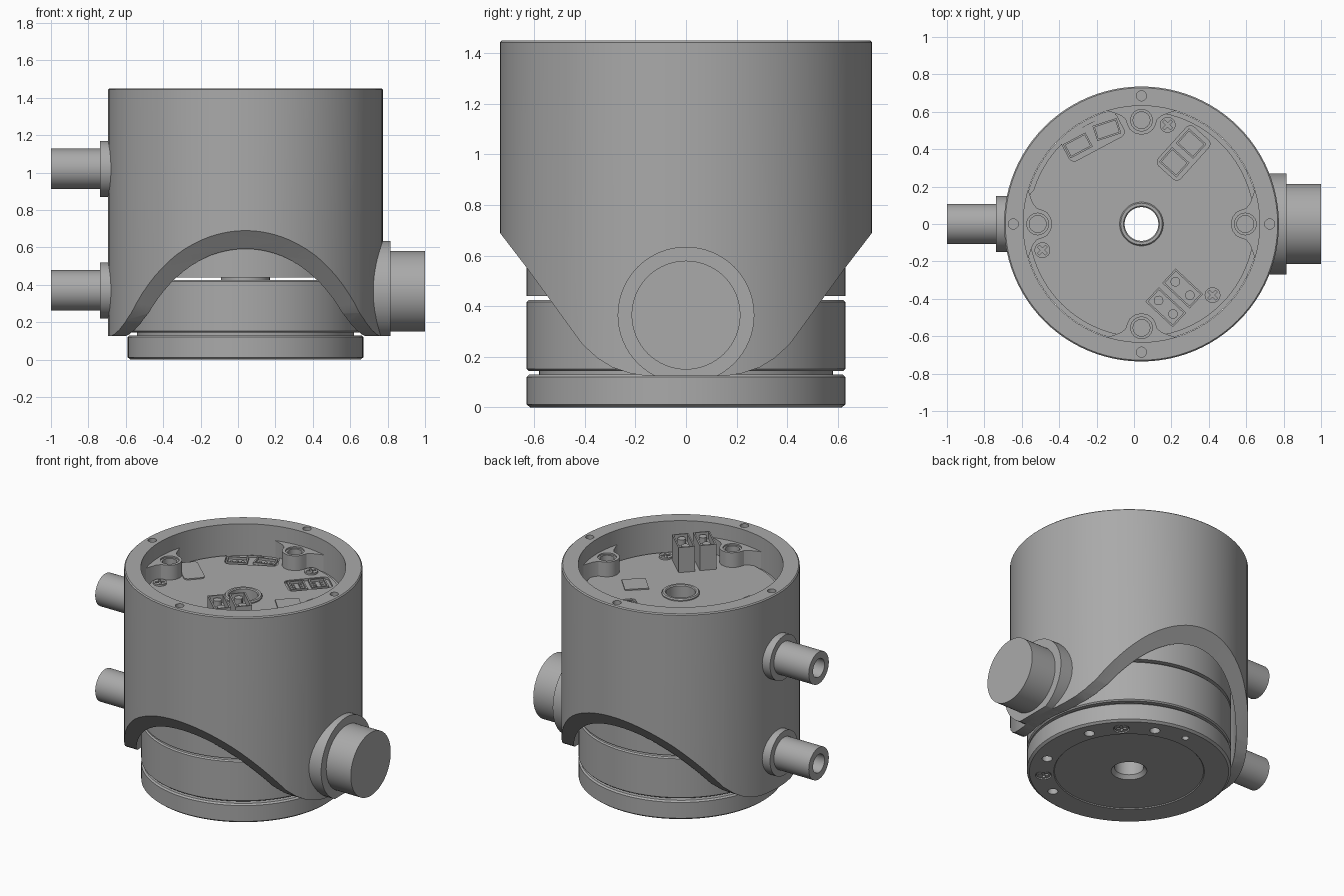
import bpy, bmesh, math
from mathutils import Matrix, Vector

if "Cube" in bpy.data.objects:
    bpy.data.objects.remove(bpy.data.objects["Cube"], do_unlink=True)

AX = 0.04  # x of the main axis
BOARD = 1.25  # top of the circuit board
GREY = (0.4, 0.4, 0.4, 1)
mat = bpy.data.materials.new("plain grey")
mat.use_nodes = True
mat.diffuse_color = GREY
mat.node_tree.nodes["Principled BSDF"].inputs["Base Color"].default_value = GREY


def finish(name, bm, place=None):
    if place is not None:
        bm.transform(place)
    bmesh.ops.recalc_face_normals(bm, faces=bm.faces)
    me = bpy.data.meshes.new(name)
    bm.to_mesh(me)
    bm.free()
    me.materials.append(mat)
    ob = bpy.data.objects.new(name, me)
    bpy.context.collection.objects.link(ob)
    return ob


def lathe(name, profile, place=None, steps=96):
    """Spin a closed (radius, z) loop about z."""
    bm = bmesh.new()
    rings = []
    for i in range(steps):
        a = math.tau * i / steps
        rings.append([bm.verts.new((r * math.cos(a), r * math.sin(a), z)) for r, z in profile])
    n = len(profile)
    for i in range(steps):
        a, b = rings[i], rings[(i + 1) % steps]
        for j in range(n):
            k = (j + 1) % n
            bm.faces.new((a[j], b[j], b[k], a[k]))
    return finish(name, bm, Matrix.Translation((AX, 0, 0)) if place is None else place)


def prism(name, pts, z0, z1, place=None):
    """Extrude a flat outline from z0 to z1."""
    bm = bmesh.new()
    f = bm.faces.new([bm.verts.new((x, y, z0)) for x, y in pts])
    top = bmesh.ops.extrude_face_region(bm, geom=[f])["geom"]
    bmesh.ops.translate(bm, vec=(0, 0, z1 - z0), verts=[v for v in top if isinstance(v, bmesh.types.BMVert)])
    return finish(name, bm, place)


def circle(r, n=32):
    return [(r * math.cos(math.tau * i / n), r * math.sin(math.tau * i / n)) for i in range(n)]


def rect(w, d, r=0.0):
    if not r:
        return [(-w / 2, -d / 2), (w / 2, -d / 2), (w / 2, d / 2), (-w / 2, d / 2)]
    pts = []
    for q, (sx, sy) in enumerate([(1, 1), (-1, 1), (-1, -1), (1, -1)]):
        for i in range(6):
            a = math.pi / 2 * (q + i / 5)
            pts.append((sx * (w / 2 - r) + r * math.cos(a), sy * (d / 2 - r) + r * math.sin(a)))
    return pts


def cross(s, t):
    return [(t, t), (t, s), (-t, s), (-t, t), (-s, t), (-s, -t),
            (-t, -t), (-t, -s), (t, -s), (t, -t), (s, -t), (s, t)]


def at(x, y, z=0, turn=0):
    return Matrix.Translation((x, y, z)) @ Matrix.Rotation(math.radians(turn), 4, 'Z')


def polar(r, deg, z=0):
    return at(AX + r * math.cos(math.radians(deg)), r * math.sin(math.radians(deg)), z, deg)


def along_x(y, z):
    return Matrix.Translation((0, y, z)) @ Matrix.Rotation(math.pi / 2, 4, 'Y')


def cut(ob, cutter):
    m = ob.modifiers.new("cut", 'BOOLEAN')
    m.operation, m.solver, m.object = 'DIFFERENCE', 'EXACT', cutter
    bpy.context.view_layer.objects.active = ob
    bpy.ops.object.modifier_apply(modifier=m.name)
    bpy.data.objects.remove(cutter, do_unlink=True)


# Outer housing, with both skirts swept up at front and back
housing = lathe("housing", [(0.728, 1.45), (0.735, 1.443), (0.735, 0.125), (0.66, 0.125),
                            (0.66, 0.78), (0.632, 0.8), (0.632, 1.45)])
skirt = [(0.1, 0.12), (0.16, 0.125), (0.22, 0.135), (0.29, 0.158), (0.35, 0.195), (0.41, 0.25),
         (0.63, 0.553), (0.735, 0.69), (0.9, 0.9), (0.9, -0.1), (0.1, -0.1)]
yz_to_x = Matrix(((0, 0, 1, 0), (1, 0, 0, 0), (0, 1, 0, 0), (0, 0, 0, 1)))
for s in (1, -1):
    cut(housing, prism("skirt_cutter", [(s * y, z) for y, z in skirt], -1, 1, yz_to_x))
for k in range(4):
    cut(housing, prism("rim_cutter", circle(0.027, 20), 1.38, 1.5, polar(0.685, 90 * k)))

# Base flange with a recessed underside, holes and screws
base = lathe("base_flange", [(0.11, 0.006), (0.46, 0.006), (0.465, 0), (0.615, 0), (0.63, 0.012),
                             (0.63, 0.12), (0.62, 0.13), (0.09, 0.13), (0.09, 0.03)])
for k in range(8):
    cut(base, prism("hole_cutter", circle(0.032, 20), -0.1, 0.1, polar(0.53, 22.5 + 45 * k)))
cut(base, prism("pin_cutter", circle(0.022, 20), -0.1, 0.1, polar(0.54, 90)))
for k in range(4):
    place = polar(0.53, 45 + 90 * k)
    cut(base, prism("screw_cutter", circle(0.05, 24), -0.1, 0.02, place))
    screw = prism("base_screw", circle(0.043, 24), 0.004, 0.03, place)
    cut(screw, prism("slot_cutter", cross(0.03, 0.008), -0.1, 0.018, place))

# Inner core rings, separated by narrow gaps
lathe("lower_neck", [(0.09, 0.12), (0.58, 0.12), (0.58, 0.155), (0.09, 0.155)])
lathe("middle_ring", [(0.09, 0.145), (0.622, 0.145), (0.63, 0.153), (0.63, 0.417), (0.622, 0.425), (0.09, 0.425)])
lathe("centre_column", [(0.09, 0.41), (0.13, 0.41), (0.13, 0.455), (0.09, 0.455)])
lathe("upper_core", [(0.09, 0.44), (0.63, 0.44), (0.63, 1.235), (0.09, 1.235)])

# Circuit board and centre collar
board = lathe("circuit_board", [(0.1, 1.19), (0.605, 1.19), (0.605, BOARD), (0.1, BOARD)])
lathe("centre_collar", [(0.09, 1.2), (0.117, 1.2), (0.117, 1.257), (0.111, 1.265), (0.096, 1.265), (0.09, 1.259)])

# Mounting lugs against the recess wall
half = [(0.61, 0.2), (0.597, 0.155), (0.58, 0.11), (0.56, 0.085), (0.53, 0.075), (0.505, 0.062), (0.485, 0.035)]
lug_outline = [(0.65, 0.2)] + half + [(0.477, 0)] + [(u, -v) for u, v in reversed(half)] + [(0.65, -0.2)]
for k in range(4):
    lug = prism("mounting_lug", lug_outline, 1.22, 1.35, polar(0, 90 * k))
    cut(lug, prism("lug_cutter", circle(0.045, 24), 1.27, 1.4, polar(0.555, 90 * k)))
    cut(lug, prism("lug_rim_cutter", circle(0.058, 24), 1.34, 1.4, polar(0.555, 90 * k)))

# Board screws
for x, y in [(0.18, 0.53), (-0.49, -0.14), (0.42, -0.38)]:
    screw = prism("board_screw", circle(0.042, 24), BOARD - 0.01, BOARD + 0.012, at(x, y))
    cut(screw, prism("slot_cutter", cross(0.03, 0.007), BOARD + 0.001, BOARD + 0.1, at(x, y, 0, 45)))


def socket(name, x, y, turn, w, d, top, pins):
    """Open box with a row or grid of pins."""
    place = at(x, y, 0, turn)
    box = prism(name, rect(w, d), 1.2, top, place)
    cut(box, prism("socket_cutter", rect(w - 0.02, d - 0.02), top - 0.05, top + 0.1, place))
    for u, v, r in pins:
        prism(name + "_pin", circle(r, 12), top - 0.06, top - 0.01, place @ at(u, v))


# Low sockets in shallow board pockets
cut(board, prism("pocket_cutter", rect(0.28, 0.16, 0.03), 1.22, 1.4, at(0.265, 0.38, 0, 48)))
cut(board, prism("pocket_cutter", rect(0.33, 0.14, 0.03), 1.22, 1.4, at(-0.22, 0.465, 0, 28)))
grid = [(u, v, 0.011) for u in (-0.03, 0, 0.03) for v in (-0.022, 0.022)]
for x, y in [(0.215, 0.33), (0.305, 0.43)]:
    socket("signal_socket", x, y, 138, 0.125, 0.105, BOARD, grid)
row = [(u, 0, 0.01) for u in (-0.035, 0, 0.035)]
for x, y, turn in [(-0.3, 0.42, 28), (-0.145, 0.505, 18)]:
    socket("data_socket", x, y, turn, 0.135, 0.085, BOARD, row)

# Tall power connectors
for x, y in [(0.26, -0.345), (0.17, -0.445)]:
    socket("power_connector", x, y, -43, 0.2, 0.105, 1.42, [(-0.053, 0, 0.026), (0.053, 0, 0.026)])

# Flat chips
prism("square_chip", rect(0.15, 0.15), BOARD, BOARD + 0.008, at(0.34, 0.06, 0, 43))
prism("long_chip", rect(0.24, 0.13, 0.025), BOARD, BOARD + 0.008, at(-0.435, 0.115, 0, -43))

# Side boss, trimmed level with the housing bottom, and its knob
boss = prism("side_boss", circle(0.27, 64), 0.705, 0.815, along_x(0, 0.365))
cut(boss, prism("trim_cutter", rect(2, 2), -1, 0.125))
knob = prism("side_knob", circle(0.215, 64), 0.78, 1.0, along_x(0, 0.365))
for k in range(3):
    a = math.radians(-90 + 120 * k)
    cut(knob, prism("knob_cutter", circle(0.036, 24), 0.92, 1.1,
                    along_x(0.167 * math.cos(a), 0.365 + 0.167 * math.sin(a))))

# Two cable outlets, each a flange and a hollow pipe
for z in (1.02, 0.37):
    prism("outlet_flange", circle(0.15, 48), -0.738, -0.66, along_x(0, z))
    pipe = prism("outlet_pipe", circle(0.108, 48), -1.0, -0.7, along_x(0, z))
    cut(pipe, prism("pipe_cutter", circle(0.062, 32), -1.1, -0.76, along_x(0, z)))

# Smooth round walls, crisp edges
bpy.ops.object.select_all(action='DESELECT')
for ob in bpy.context.scene.objects:
    if ob.type == 'MESH':
        ob.select_set(True)
        bpy.context.view_layer.objects.active = ob
bpy.ops.object.shade_smooth_by_angle(angle=math.radians(30))
